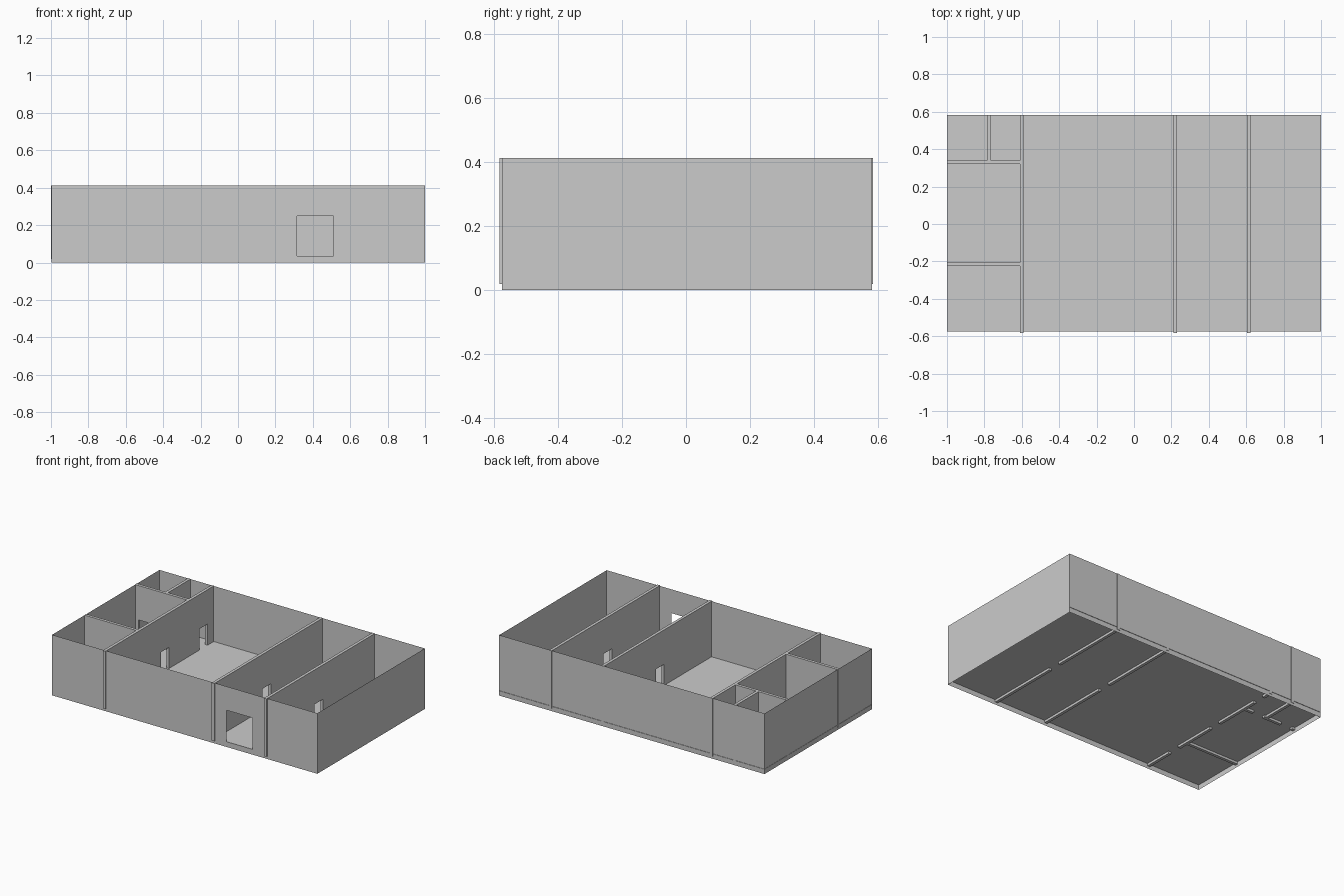
import bpy, bmesh
from mathutils import Vector

if "Cube" in bpy.data.objects:
    bpy.data.objects.remove(bpy.data.objects["Cube"])

TOP, LOW, FLOOR = 0.412, 0.018, 0.034   # wall top, partition foot, floor level
DOOR_TOP, THICK = 0.178, 0.02
L, R, F, B = -0.998, 1.0, -0.575, 0.581  # outer shell planes


def finish(name, bm):
    bmesh.ops.recalc_face_normals(bm, faces=bm.faces)
    mesh = bpy.data.meshes.new(name)
    bm.to_mesh(mesh)
    bm.free()
    obj = bpy.data.objects.new(name, mesh)
    bpy.context.collection.objects.link(obj)
    return obj


def sheet(name, *quads):
    bm = bmesh.new()
    for q in quads:
        bm.faces.new([bm.verts.new(p) for p in q])
    bmesh.ops.remove_doubles(bm, verts=bm.verts, dist=1e-5)
    return finish(name, bm)


def partition(name, axis, pos, start, end, doors=()):
    """Wall outline notched by doorways, extruded to its thickness."""
    outline = [(start, LOW)]
    for a, b in doors:
        outline += [(a, LOW), (a, DOOR_TOP), (b, DOOR_TOP), (b, LOW)]
    outline += [(end, LOW), (end, TOP), (start, TOP)]
    side = pos - THICK / 2
    bm = bmesh.new()
    verts = [bm.verts.new((side, u, z) if axis == 'y' else (u, side, z))
             for u, z in outline]
    face = bm.faces.new(verts)
    new = bmesh.ops.extrude_face_region(bm, geom=[face])['geom']
    move = Vector((THICK, 0, 0)) if axis == 'y' else Vector((0, THICK, 0))
    bmesh.ops.translate(bm, vec=move,
                        verts=[v for v in new if isinstance(v, bmesh.types.BMVert)])
    return finish(name, bm)


def front_panel(x0, x1, z0, z1):
    return [(x0, F, z0), (x1, F, z0), (x1, F, z1), (x0, F, z1)]


# Floor sheet, showing slightly past the back and left walls
sheet("floor", [(-1, F, FLOOR), (1, F, FLOOR), (1, 0.584, FLOOR), (-1, 0.584, FLOOR)])

# Front wall around the window opening
wx0, wx1, wz0, wz1 = 0.315, 0.51, 0.036, 0.25
sheet("front_wall", front_panel(L, wx0, 0, TOP), front_panel(wx1, R, 0, TOP),
      front_panel(wx0, wx1, 0, wz0), front_panel(wx0, wx1, wz1, TOP))

# Plain outer walls
sheet("back_wall", [(R, B, 0), (L, B, 0), (L, B, TOP), (R, B, TOP)])
for name, x in (("left_wall", L), ("right_wall", R)):
    sheet(name, [(x, F, 0), (x, B, 0), (x, B, TOP), (x, F, TOP)])

# Long partitions from front to back
PF, PB = -0.583, 0.584
partition("partition_right", 'y', 0.613, PF, PB, [(-0.065, 0.025)])
partition("partition_middle", 'y', 0.22, PF, PB, [(-0.065, 0.025)])
partition("partition_left", 'y', -0.60, PF, PB,
          [(-0.375, -0.285), (0.015, 0.1), (0.43, 0.515)])

# Small room partitions in the left wing
partition("room_divider_front", 'x', -0.215, -1.0, -0.61)
partition("room_divider_back", 'x', 0.33, -1.0, -0.61,
          [(-0.975, -0.89), (-0.755, -0.67)])
partition("closet_divider", 'y', -0.775, 0.34, PB)
